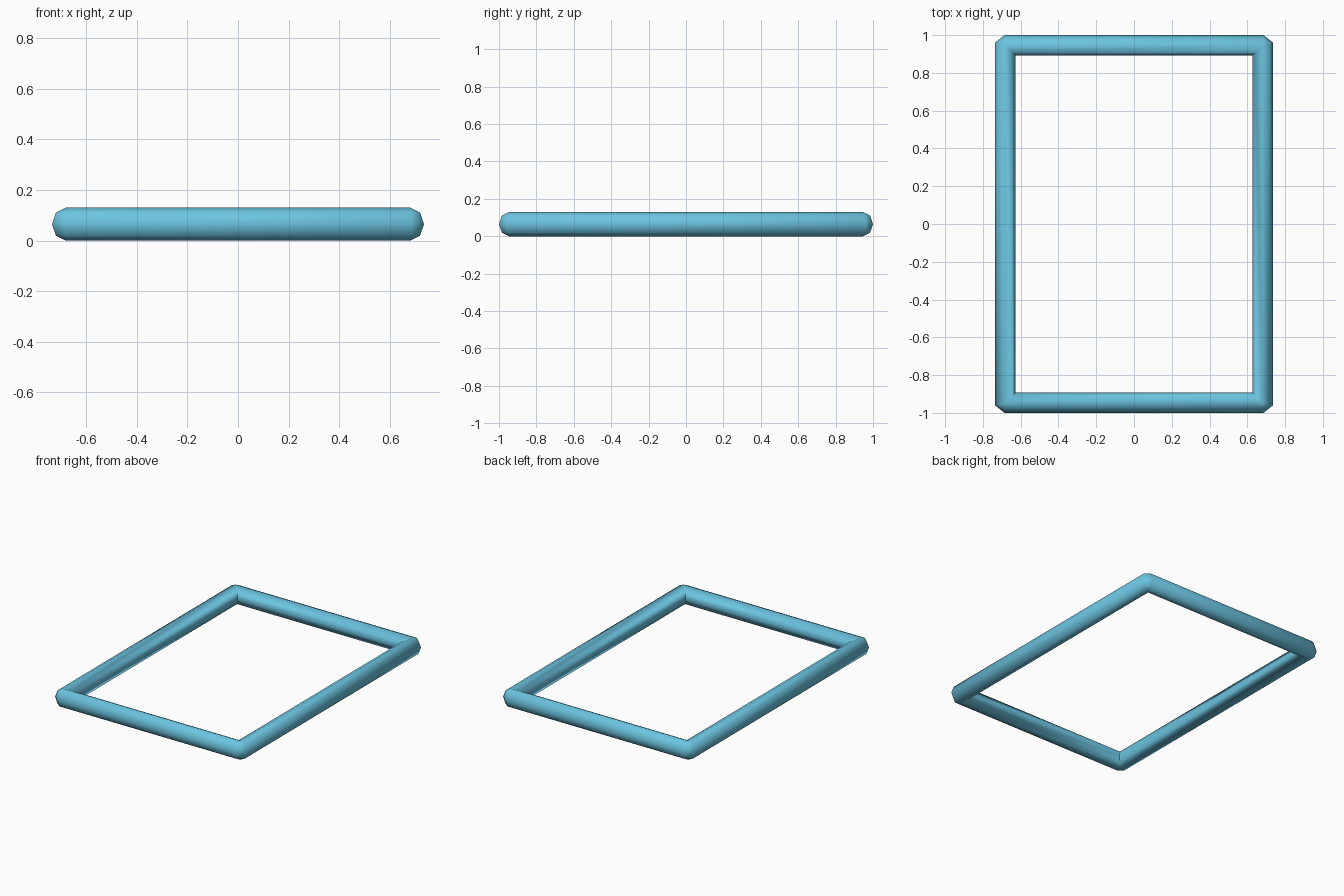
import bpy, bmesh, math

if "Cube" in bpy.data.objects:
    bpy.data.objects.remove(bpy.data.objects["Cube"])

CX, CY = 0.681, 0.946      # tube centreline half sizes
RW, RH = 0.054, 0.065      # tube half width and half height
SIDES = 8


def ring(bm, sx, sy, along_x):
    """Tube section at a corner: mitred inside, clipped outside."""
    verts = []
    for i in range(SIDES):
        a = 2 * math.pi * i / SIDES
        o = round(RW * math.cos(a), 6)
        z = RH + RH * math.sin(a)
        ox, oy = o, o
        if o > 0:
            if along_x:
                ox = o * 0.09
            else:
                oy = o * 0.27
        verts.append(bm.verts.new((sx * (CX + ox), sy * (CY + oy), z)))
    return verts


# Rectangular tube frame: two rings per corner, bridged all the way round
bm = bmesh.new()
rings = []
for sx, sy, x_first in ((1, -1, True), (1, 1, False), (-1, 1, True), (-1, -1, False)):
    rings.append(ring(bm, sx, sy, x_first))
    rings.append(ring(bm, sx, sy, not x_first))
for k, r in enumerate(rings):
    n = rings[(k + 1) % len(rings)]
    for i in range(SIDES):
        j = (i + 1) % SIDES
        bm.faces.new((r[i], r[j], n[j], n[i]))
bmesh.ops.remove_doubles(bm, verts=bm.verts, dist=0.0005)
bmesh.ops.recalc_face_normals(bm, faces=bm.faces)

mesh = bpy.data.meshes.new("tube_frame")
bm.to_mesh(mesh)
bm.free()
frame = bpy.data.objects.new("tube_frame", mesh)
bpy.context.collection.objects.link(frame)

# Smooth tube with crisp inner corners
bpy.context.view_layer.objects.active = frame
frame.select_set(True)
bpy.ops.object.shade_smooth_by_angle(angle=math.radians(60))

# Light blue finish
mat = bpy.data.materials.new("light_blue")
mat.diffuse_color = (0.15, 0.55, 0.75, 1)
mat.use_nodes = True
mat.node_tree.nodes["Principled BSDF"].inputs["Base Color"].default_value = mat.diffuse_color
mesh.materials.append(mat)
